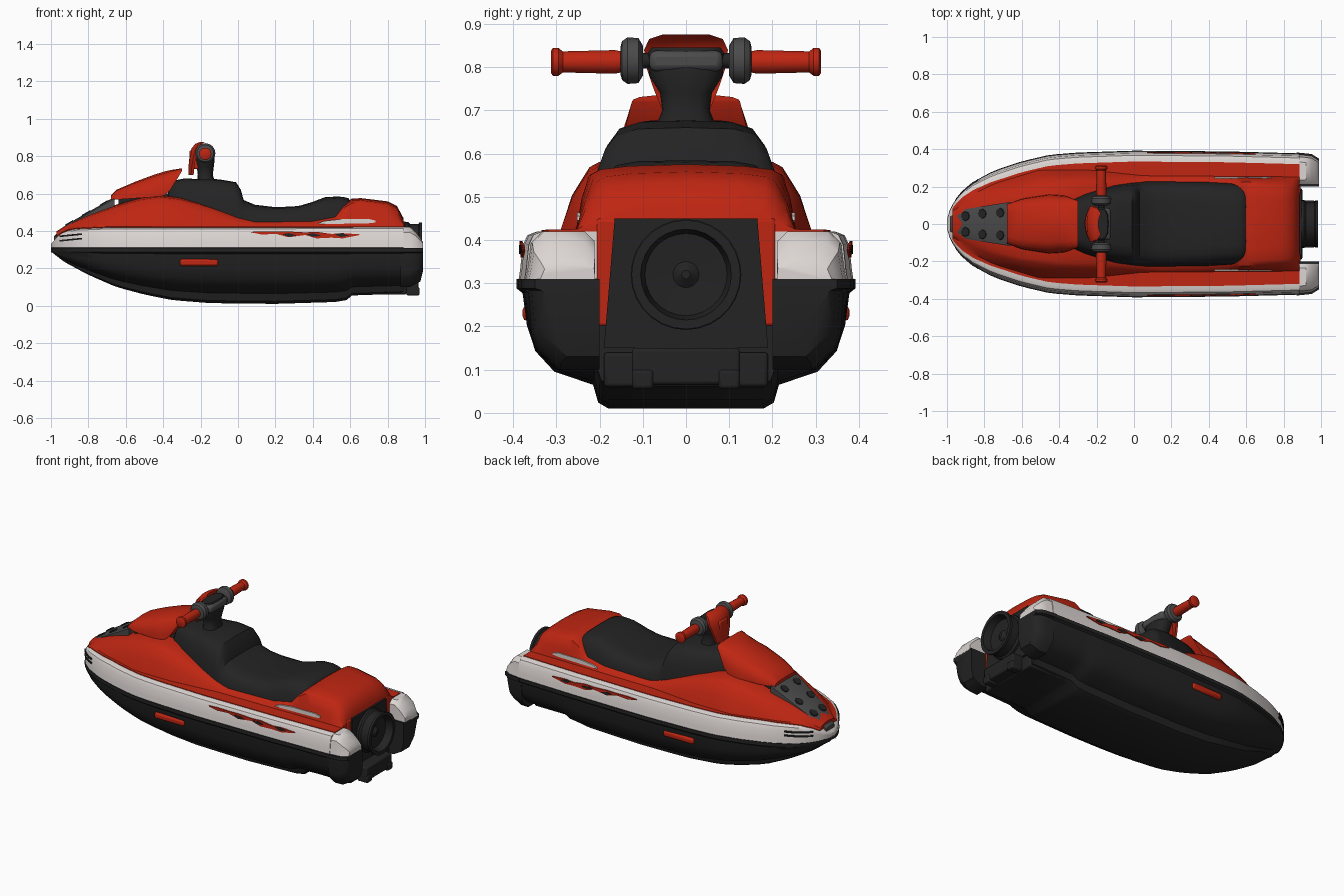
import bpy, bmesh, math
from mathutils import Vector, Matrix

if "Cube" in bpy.data.objects:
    bpy.data.objects.remove(bpy.data.objects["Cube"])


def material(name, rgb):
    m = bpy.data.materials.new(name)
    m.diffuse_color = (*rgb, 1)
    m.use_nodes = True
    m.node_tree.nodes["Principled BSDF"].inputs["Base Color"].default_value = m.diffuse_color
    return m


RED = material("red", (0.52, 0.019, 0.006))
WHITE = material("off_white", (0.72, 0.67, 0.65))
BLACK = material("black", (0.017, 0.017, 0.018))
GREY = material("dark_grey", (0.07, 0.07, 0.072))


def curve(*pts):
    """Piecewise linear function of x."""
    def f(x):
        if x <= pts[0][0]:
            return pts[0][1]
        for (a, u), (b, v) in zip(pts, pts[1:]):
            if x <= b:
                return u + (v - u) * (x - a) / (b - a)
        return pts[-1][1]
    return f


def finish(name, bm, mat, angle=35, bevel=0):
    bmesh.ops.recalc_face_normals(bm, faces=bm.faces)
    me = bpy.data.meshes.new(name)
    bm.to_mesh(me)
    bm.free()
    me.materials.append(mat)
    me.shade_smooth()
    me.set_sharp_from_angle(angle=math.radians(angle))
    ob = bpy.data.objects.new(name, me)
    bpy.context.collection.objects.link(ob)
    if bevel:
        mod = ob.modifiers.new("bevel", 'BEVEL')
        mod.width, mod.segments = bevel, 2
    return ob


def loft(name, rings, mat, angle=35):
    """Skin closed rings of points and cap both ends."""
    bm = bmesh.new()
    vs = [[bm.verts.new(p) for p in r] for r in rings]
    n = len(vs[0])
    for a, b in zip(vs, vs[1:]):
        for i in range(n):
            j = (i + 1) % n
            bm.faces.new((a[i], a[j], b[j], b[i]))
    bm.faces.new(vs[0])
    bm.faces.new(vs[-1])
    return finish(name, bm, mat, angle)


def mirrored_loft(name, xs, half, mat, angle=35):
    """half(x) runs from bottom centre to top centre on the +y side."""
    rings = []
    for x in xs:
        h = half(x)
        rings.append([(x, y, z) for y, z in h] + [(x, -y, z) for y, z in h[-2:0:-1]])
    return loft(name, rings, mat, angle)


def box(name, lo, hi, mat, bevel=0.008):
    bm = bmesh.new()
    bmesh.ops.create_cube(bm, size=1)
    for v in bm.verts:
        v.co = [(a + b) / 2 + c * (b - a) for a, b, c in zip(lo, hi, v.co)]
    return finish(name, bm, mat, bevel=bevel)


def lathe(name, origin, axis, profile, mat, n=20):
    """profile: (distance along axis, radius)."""
    rot = Vector((0, 0, 1)).rotation_difference(Vector(axis))
    ring = lambda d, r: [Vector(origin) + rot @ Vector((r * math.cos(2 * math.pi * i / n),
                         r * math.sin(2 * math.pi * i / n), d)) for i in range(n)]
    return loft(name, [ring(d, r) for d, r in profile], mat)


def ribbon(name, spans, yf, mat, sign, t=0.006):
    """Thin plate on the flank; spans: (x, low z, high z)."""
    rings = [[(x, sign * yf(x), a), (x, sign * yf(x), b), (x, sign * (yf(x) - t), b),
              (x, sign * (yf(x) - t), a)] for x, a, b in spans]
    return loft(name, rings, mat)


def span(a, b, n):
    return [a + (b - a) * i / n for i in range(n + 1)]


# Main lines along the length
W = curve((-1, .025), (-.985, .075), (-.96, .125), (-.92, .175), (-.86, .225), (-.75, .285), (-.6, .335),
          (-.45, .37), (-.3, .382), (0, .392), (.5, .388), (.88, .378), (.95, .37), (.99, .345))
KEEL = curve((-1, .29), (-.93, .235), (-.8, .165), (-.65, .1), (-.5, .06), (-.35, .03), (-.15, .014),
             (.2, .01), (.52, .02), (.58, .03), (.61, .055), (.9, .065))
BAND = curve((-1, .33), (-.97, .365), (-.94, .39), (-.88, .41), (-.7, .418), (.92, .42), (.96, .385), (.99, .34))
SHOULDER = curve((-.97, .38), (-.9, .425), (-.8, .47), (-.6, .54), (-.5, .566), (-.42, .575), (-.32, .565),
                 (-.2, .535), (0, .468), (.1, .45), (.4, .455), (.52, .475), (.57, .53), (.62, .562),
                 (.8, .54), (.85, .515), (.885, .45))
SHOULDER_Y = curve((-.97, .07), (-.9, .11), (-.75, .165), (-.6, .2), (-.4, .225), (0, .235), (.6, .225), (.88, .2))
GUTTER = curve((-.97, .085), (-.9, .14), (-.75, .215), (-.5, .29), (-.25, .29), (.05, .258), (.88, .252))
NOSE = curve((-.985, .365), (-.95, .405), (-.9, .44), (-.66, .578))


def hull_half(x):
    w, k = W(x), KEEL(x)
    z = lambda f: k + f * (.285 - k)
    return [(0, k), (.46 * w, k), (.52 * w, z(.05)), (.55 * w, z(.2)), (.78 * w, z(.31)), (.89 * w, z(.48)),
            (.94 * w, z(.7)), (.965 * w, z(.97)), (w, .288), (w, .31), (0, .312)]


def band_half(x):
    w, b, s = W(x), BAND(x), min(1, W(x) / .3)
    z = lambda f: .31 + f * (b - .31)
    return [(0, .305), (w - .004 * s, .305), (w - .008 * s, z(.2)), (w - .014 * s, z(.72)),
            (w - .025 * s, z(.93)), (w - .045 * s, b), (0, b)]


def deck_half(x):
    s, b = min(1, W(x) / .3), BAND(x)
    e, g, sy, sz = W(x) - .058 * s, GUTTER(x), SHOULDER_Y(x), SHOULDER(x)
    g = min(g, e - .003)
    return [(0, .34), (e, .34), (e, b + .004), (g, b + .005), (g * .6 + sy * .4, b + .55 * (sz - b)),
            (sy, sz - .006), (sy * .9, sz + .006), (sy * .6, sz + .014), (0, sz + .018)]


BOW = [-1, -.985, -.97, -.945, -.92, -.89, -.86]
xs = BOW + span(-.82, .5, 26) + [.52, .55, .58, .61, .66, .72, .8, .85, .885]
mirrored_loft("lower_hull", xs, hull_half, BLACK, 40)
mirrored_loft("side_band", xs, band_half, WHITE)
mirrored_loft("deck", [x for x in xs if x > -.98], deck_half, RED, 40)

# Twin stern sponsons, black below and white above
for s, side in ((1, "left"), (-1, "right")):
    low, high = [], []
    for x in (.87, .92, .95, .975, .99):
        w, b = W(x), BAND(x)
        k = curve((.92, .1), (.975, .13), (.99, .19))(x)
        z = lambda f: .31 + f * (b - .31)
        low.append([(x, s * y, h) for y, h in ((.2, k), (.78 * w, k), (.92 * w, k + .05), (.945 * w, k + .08),
                   (.965 * w, .283), (w + .004, .288), (w + .004, .31), (.2, .31))])
        high.append([(x, s * y, h) for y, h in ((.21, .305), (w - .006, .305), (w - .012, z(.3)),
                    (w - .018, z(.75)), (w - .045, b), (.235, b), (.212, z(.8)))])
    loft("sponson_" + side, low, BLACK)
    loft("sponson_cap_" + side, high, WHITE)

# Stern panel, jet nozzle and ride plate
box("stern_frame", (.8, -.208, .2), (.889, .208, .45), RED)
loft("stern_panel", [[(x, -.19, .15), (x, .19, .15), (x, .165, .45), (x, -.165, .45)] for x in (.85, .896)], BLACK)
lathe("jet_nozzle", (.88, 0, .32), (1, 0, 0), [(0, .128), (.03, .128), (.04, .118), (.085, .118), (.09, .126),
      (.105, .126), (.105, .105), (.06, .095), (.055, .03), (.07, .01)], BLACK, 28)
box("ride_plate", (.58, -.19, .06), (.9, .19, .14), BLACK)
box("ride_plate_tail", (.88, -.125, .065), (.965, .125, .15), BLACK)
for s in (1, -1):
    box("plate_runner", (.9, s * .1 - .025, .055), (.97, s * .1 + .025, .1), BLACK)

# Saddle
SEAT_Z = curve((-.38, .59), (-.35, .665), (-.3, .68), (-.1, .676), (-.01, .66), (.015, .62), (.03, .565), (.09, .54),
               (.2, .527), (.32, .532), (.4, .555), (.46, .58), (.55, .585), (.59, .575), (.615, .54))
SEAT_W = curve((-.38, .12), (-.25, .175), (-.1, .215), (.05, .228), (.55, .222), (.59, .21), (.615, .175))


def seat_half(x):
    w, t = SEAT_W(x), SEAT_Z(x)
    z = lambda f: .45 + f * (t - .45)
    return [(0, .4), (w, .4), (w, .45), (.93 * w, z(.5)), (.84 * w, z(.76)), (.72 * w, z(.92)), (.5 * w, z(.985)), (0, t)]


mirrored_loft("seat", span(-.38, -.02, 12) + [-.01, .015, .03, .06] + span(.09, .57, 14) + [.59, .605, .615],
              seat_half, BLACK, 45)

# Raised front hood
HOOD_Z = curve((-.68, .59), (-.65, .62), (-.55, .663), (-.45, .7), (-.38, .722), (-.3, .735))
HOOD_B = curve((-.68, .565), (-.4, .585), (-.36, .62), (-.3, .72))
HOOD_W = curve((-.68, .105), (-.6, .135), (-.45, .158), (-.36, .15), (-.3, .125))


def hood_half(x):
    w, a, t = HOOD_W(x), HOOD_B(x), HOOD_Z(x)
    z = lambda f: a + f * (t - a)
    return [(0, a), (w, a), (.98 * w, z(.3)), (.86 * w, z(.72)), (.62 * w, z(.93)), (0, t)]


mirrored_loft("front_hood", span(-.68, -.3, 12), hood_half, RED, 45)
box("hood_base", (-.64, -.1, .5), (-.37, .1, .6), BLACK)

# Grey nose panel with dark vents
NOSE_W = curve((-.985, .04), (-.9, .08), (-.66, .118))
mirrored_loft("nose_panel", span(-.985, -.66, 8), lambda x: [(0, NOSE(x) - .06), (NOSE_W(x), NOSE(x) - .06),
              (NOSE_W(x), NOSE(x) - .005), (NOSE_W(x) * .8, NOSE(x) + .002), (0, NOSE(x) + .004)], GREY)
for x, y in ((-.9, .042), (-.81, .055), (-.715, .06)):
    for s in (1, -1):
        lathe("nose_vent", (x, s * y, NOSE(x) + .001), (-.5, 0, .87), [(0, .026), (.006, .024)], BLACK, 8)

# Steering column and head
col = [(.65, -.17, .05, .075), (.7, -.175, .04, .055), (.74, -.175, .045, .06),
       (.78, -.175, .05, .085), (.83, -.175, .045, .09), (.845, -.175, .035, .08)]
loft("steering_column", [[(c + a * math.cos(t) , b * math.copysign(abs(math.sin(t)) ** .6, math.sin(t)), z)
     for t in span(0, 2 * math.pi * 15 / 16, 15)] for z, c, a, b in col], BLACK)
box("steering_pad", (-.215, -.085, .79), (-.125, .085, .838), GREY, .015)

# Handlebar: collars and grips on each side
lathe("handlebar", (-.175, -.17, .815), (0, 1, 0), [(0, .018), (.34, .018)], BLACK, 12)
for s, side in ((1, "left"), (-1, "right")):
    lathe("collar_" + side, (-.175, s * .1, .815), (0, s, 0),
          [(0, .035), (.01, .052), (.035, .054), (.048, .045), (.052, .03)], GREY, 16)
    lathe("grip_" + side, (-.175, s * .145, .812), (0, s, 0),
          [(0, .024), (.02, .028), (.14, .025), (.15, .033), (.163, .033), (.167, .027)], RED, 14)

# Red windshield in front of the steering head
shield = [(.7, -.265, .055), (.75, -.265, .075), (.8, -.26, .092), (.84, -.25, .097), (.865, -.23, .085), (.875, -.205, .055)]
loft("windshield", [[(x + .25 * f * f * w + d, f * w, z) for d, fs in ((0, (-1, -.6, -.2, .2, .6, 1)),
     (.014, (1, .6, .2, -.2, -.6, -1))) for f in fs] for z, x, w in shield], RED)
box("shield_mount", (-.26, -.04, .73), (-.2, .04, .83), RED)

# Flank details, both sides
on_band = lambda x: W(x) - .006
for s in (1, -1):
    box("side_marker", (-.31, min(s * .345, s * .378), .212), (-.105, max(s * .345, s * .378), .25), RED, .012)
    ribbon("flame_stripe", [(.07, .392, .395), (.13, .38, .398), (.2, .385, .396), (.27, .366, .397), (.36, .378, .392),
           (.42, .36, .395), (.5, .364, .384), (.56, .36, .388), (.65, .378, .382)], on_band, RED, s)
    for x in (.24, .37, .52):
        ribbon("flame_shadow", [(x, .38, .383), (x + .03, .368, .388), (x + .07, .374, .378)],
               lambda x: W(x) - .004, BLACK, s)
    ribbon("rear_stripe", [(.43, .436, .441), (.46, .437, .453), (.55, .438, .463), (.7, .441, .464), (.735, .445, .455)],
           lambda x: .252, WHITE, s, .009)
    for z in (.342, .366):
        ribbon("headlight_line", [(x, z + (x + .96) * .1, z + .009 + (x + .96) * .1)
               for x in (-.955, -.93, -.9, -.87, -.835)], lambda x: W(x) + .001, BLACK, s, .009)
